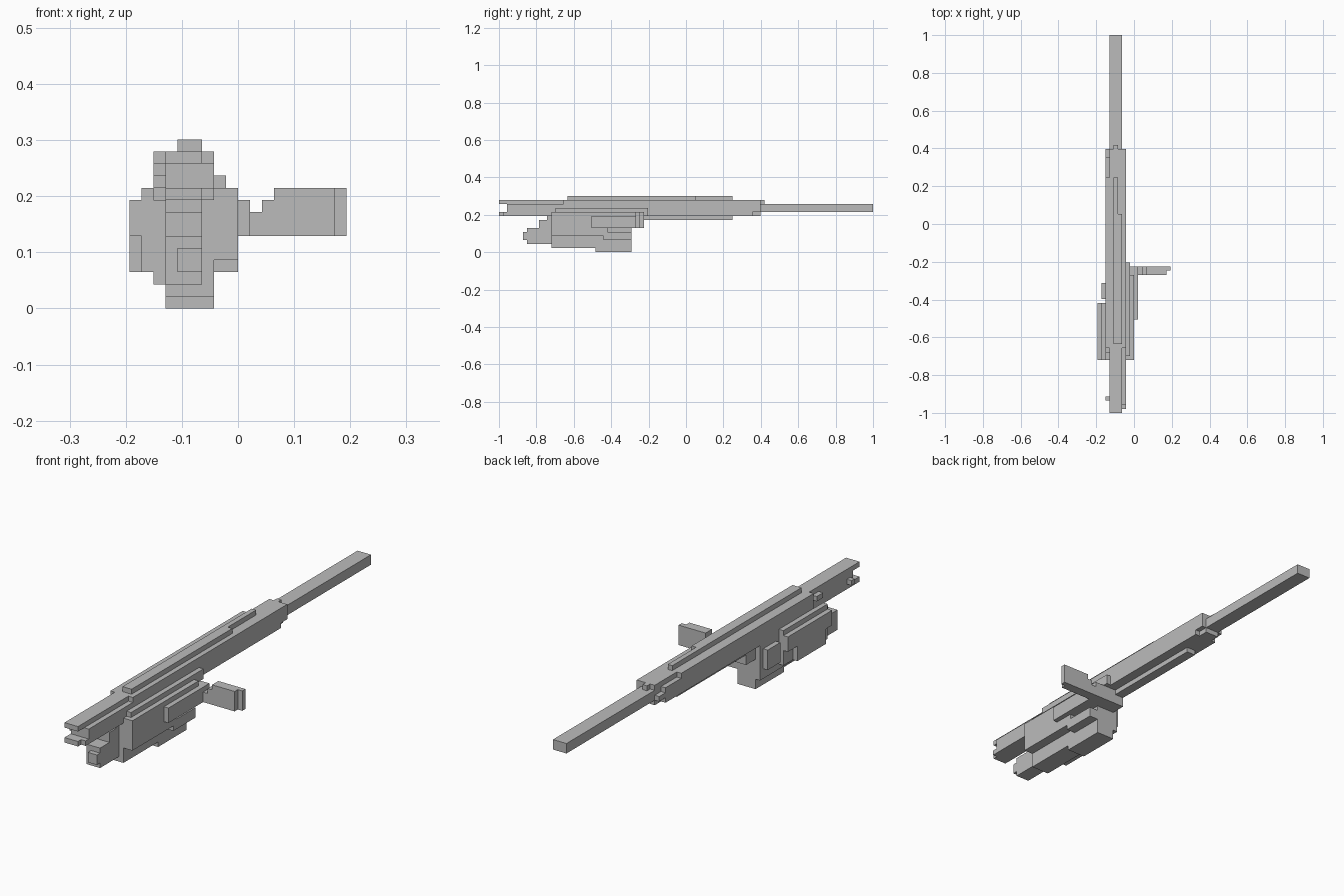
import bpy
import bmesh
from mathutils import Matrix, Vector

# Remove only the default object
default_cube = bpy.data.objects.get("Cube")
if default_cube:
    bpy.data.objects.remove(default_cube, do_unlink=True)

LENGTH = 93            # model length in blocks
UNIT = 2 / LENGTH      # size of one block

# Single flat material
grey = bpy.data.materials.new("plain_grey")
grey.use_nodes = True
grey_colour = (0.5, 0.5, 0.5, 1)
grey.diffuse_color = grey_colour
shader = next(n for n in grey.node_tree.nodes if n.type == 'BSDF_PRINCIPLED')
shader.inputs["Base Color"].default_value = grey_colour
shader.inputs["Roughness"].default_value = 0.9


def block(x, y, z):
    """Describe one box by its start and end along each axis, in blocks."""
    return x, y, z


def build(name, *blocks):
    """Make one flat-shaded object from a group of boxes."""
    bm = bmesh.new()
    for spans in blocks:
        centre = Vector([(a + b) / 2 for a, b in spans])
        size = Vector([b - a for a, b in spans])
        centre.y -= LENGTH / 2
        place = Matrix.Translation(centre * UNIT) @ Matrix.Diagonal((*(size * UNIT), 1))
        bmesh.ops.create_cube(bm, size=1, matrix=place)
    mesh = bpy.data.meshes.new(name)
    bm.to_mesh(mesh)
    bm.free()
    mesh.materials.append(grey)
    part = bpy.data.objects.new(name, mesh)
    bpy.context.collection.objects.link(part)
    return part


# Shared spans
core = (-6, -3)
left_wall = (-3, -2)
right_wall = (-7, -6)

# Long square tube at the back
build("barrel", block(x=core, y=(64, LENGTH), z=(10, 12)))

# Main housing
build("receiver_core",
      block(x=core, y=(2, 65), z=(9, 13)),
      block(x=(-5, -4), y=(65, 66), z=(12, 13)))
build("receiver_left_wall",
      block(x=left_wall, y=(16, 65), z=(10, 13)),
      block(x=left_wall, y=(16, 63), z=(9, 10)))
build("receiver_right_wall",
      block(x=right_wall, y=(16, 58), z=(9, 13)),
      block(x=right_wall, y=(58, 63), z=(9, 12)),
      block(x=right_wall, y=(63, 65), z=(10, 11)))

# Forked stock end: upper and lower plates with a slot between
build("stock_upper_plate", block(x=core, y=(0, 2), z=(12, 13)))
build("stock_lower_plate",
      block(x=core, y=(0, 2), z=(9, 10)),
      block(x=left_wall, y=(1, 2), z=(9, 10)))
build("stock_left_cheek", block(x=left_wall, y=(2, 16), z=(9, 12)))
build("stock_pegs",
      block(x=right_wall, y=(3, 4), z=(10, 11)),
      block(x=right_wall, y=(13, 15), z=(11, 12)))

# Stepped rail on top and strip underneath
build("top_rail",
      block(x=(-5, -4), y=(17, 58), z=(13, 14)),
      block(x=(-4, -3), y=(17, 49), z=(13, 14)))
build("under_strip", block(x=(-6, -4), y=(33, 58), z=(8, 9)))

# Side ledge along the housing
build("left_ledge", block(x=(-2, -1), y=(14, 37), z=(9, 11)))

# Lower module
build("module_core",
      block(x=(-7, -2), y=(13, 33), z=(2, 9)),
      block(x=(-6, -2), y=(13, 33), z=(1, 2)),
      block(x=(-6, -2), y=(24, 33), z=(0, 1)))
build("module_left_panel",
      block(x=(-2, 0), y=(13, 27), z=(4, 10)),
      block(x=(-2, 0), y=(27, 34), z=(6, 10)),
      block(x=(-2, 0), y=(26, 33), z=(3, 5)))
build("module_left_plate", block(x=(0, 1), y=(23, 34), z=(6, 9)))
build("module_right_panel",
      block(x=(-8, -7), y=(13, 27), z=(3, 10)),
      block(x=(-9, -8), y=(13, 27), z=(6, 9)),
      block(x=(-9, -8), y=(15, 24), z=(3, 6)))
build("module_right_latch", block(x=(-8, -7), y=(28, 32), z=(4, 8)))

# Stepped nose of the module
build("module_nose",
      block(x=core, y=(7, 13), z=(2, 6)),
      block(x=(-5, -3), y=(6, 7), z=(3, 5)),
      block(x=core, y=(10, 13), z=(6, 8)),
      block(x=core, y=(12, 13), z=(8, 9)))

# Side handle on a short arm
build("handle_arm",
      block(x=(-6, 0), y=(33, 36), z=(6, 9)),
      block(x=(0, 1), y=(34, 36), z=(6, 9)),
      block(x=(1, 2), y=(34, 36), z=(6, 8)),
      block(x=(2, 3), y=(34, 36), z=(6, 9)))
build("side_handle",
      block(x=(3, 8), y=(34, 36), z=(6, 10)),
      block(x=(8, 9), y=(35, 36), z=(6, 10)))
